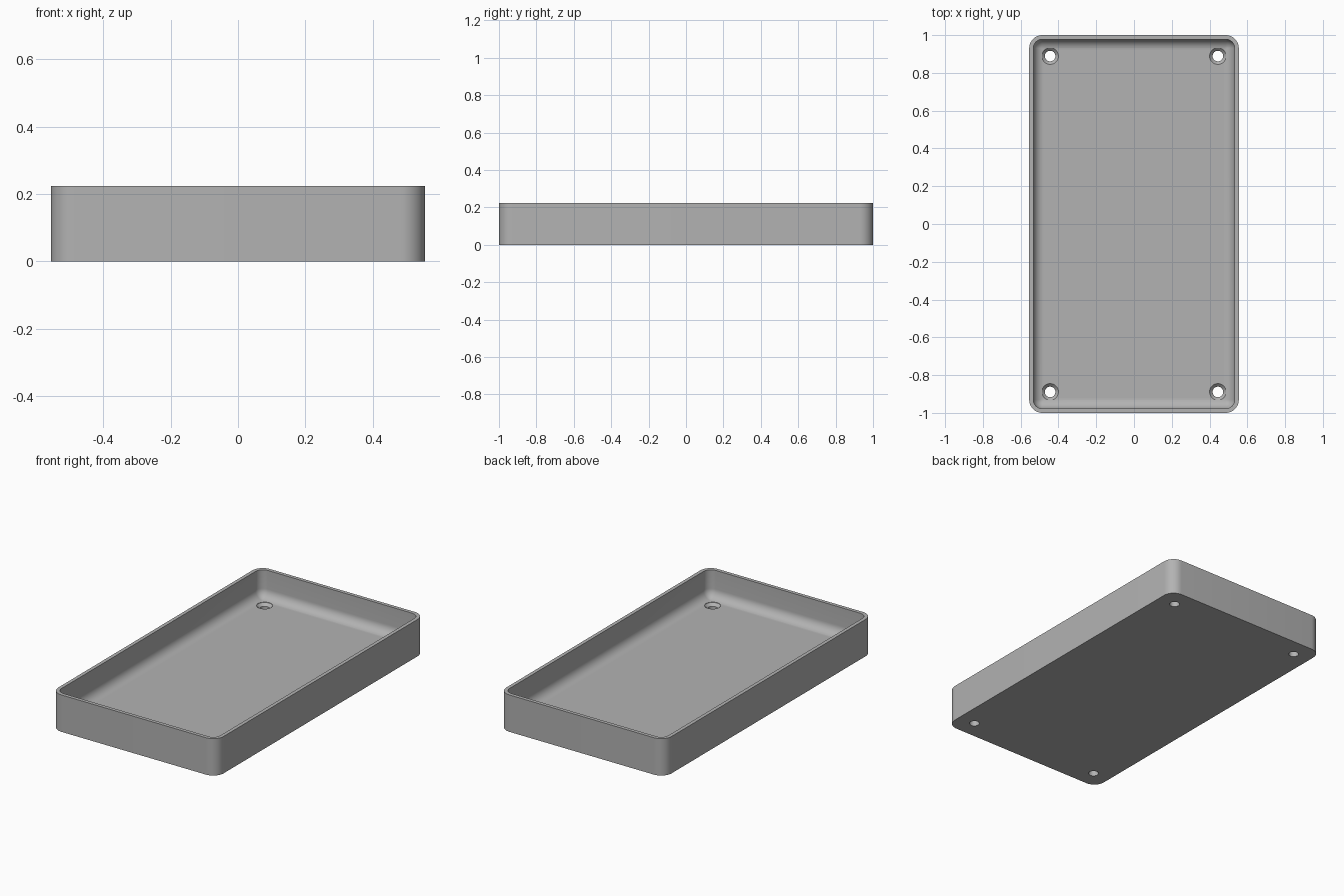
import bpy, bmesh, math

WIDTH, LENGTH, HEIGHT = 1.11, 2.0, 0.224
CORNER, WALL, FLOOR, FILLET = 0.07, 0.022, 0.056, 0.055
HOLE_X, HOLE_Y, HOLE_R, SINK_R = 0.444, 0.889, 0.028, 0.044
STEPS = 10

old = bpy.data.objects.get("Cube")
if old:
    bpy.data.objects.remove(old)

grey = bpy.data.materials.new("plain grey")
grey.use_nodes = True
colour = (0.45, 0.45, 0.45, 1)
grey.diffuse_color = colour
grey.node_tree.nodes["Principled BSDF"].inputs["Base Color"].default_value = colour


def make_object(name, bm):
    bmesh.ops.recalc_face_normals(bm, faces=bm.faces)
    mesh = bpy.data.meshes.new(name)
    bm.to_mesh(mesh)
    bm.free()
    mesh.materials.append(grey)
    obj = bpy.data.objects.new(name, mesh)
    bpy.context.collection.objects.link(obj)
    return obj


def rounded_ring(bm, inset, z):
    """Rounded rectangle, inset from the outer outline."""
    r = max(CORNER - inset, 0.008)
    cx, cy = WIDTH / 2 - inset - r, LENGTH / 2 - inset - r
    ring = []
    for q, (sx, sy) in enumerate([(1, 1), (-1, 1), (-1, -1), (1, -1)]):
        for i in range(STEPS + 1):
            a = (q + i / STEPS) * math.pi / 2
            ring.append(bm.verts.new((sx * cx + r * math.cos(a), sy * cy + r * math.sin(a), z)))
    return ring


def circle_ring(bm, x, y, r, z, n=32):
    return [bm.verts.new((x + r * math.cos(t), y + r * math.sin(t), z))
            for t in (2 * math.pi * i / n for i in range(n))]


def loft(bm, rings):
    """Skin consecutive rings and cap both ends."""
    n = len(rings[0])
    for a, b in zip(rings, rings[1:]):
        for i in range(n):
            j = (i + 1) % n
            bm.faces.new((a[i], a[j], b[j], b[i]))
    bm.faces.new(rings[0])
    bm.faces.new(rings[-1])


# Tray: outer wall, rim, inner wall, and a concave fillet into the floor
bm = bmesh.new()
profile = [(0, 0), (0, HEIGHT), (WALL, HEIGHT)]
for i in range(STEPS + 1):
    a = i / STEPS * math.pi / 2
    profile.append((WALL + FILLET * (1 - math.cos(a)), FLOOR + FILLET * (1 - math.sin(a))))
loft(bm, [rounded_ring(bm, inset, z) for inset, z in profile])
tray = make_object("tray", bm)

# Countersunk screw holes through the four floor corners
bm = bmesh.new()
for sx in (-1, 1):
    for sy in (-1, 1):
        steps = [(HOLE_R, -0.05), (HOLE_R, FLOOR - 0.018), (SINK_R, FLOOR - 0.002), (SINK_R, FLOOR + 0.05)]
        loft(bm, [circle_ring(bm, sx * HOLE_X, sy * HOLE_Y, r, z) for r, z in steps])
cutter = make_object("screw_hole_cutter", bm)
cutter.hide_render = True
cutter.hide_viewport = True

cut = tray.modifiers.new("screw holes", 'BOOLEAN')
cut.operation = 'DIFFERENCE'
cut.solver = 'EXACT'
cut.object = cutter

# Apply the cut, remove the cutter, smooth the rounded surfaces
bpy.ops.object.select_all(action='DESELECT')
tray.select_set(True)
bpy.context.view_layer.objects.active = tray
cutter.hide_viewport = False
bpy.ops.object.modifier_apply(modifier=cut.name)
bpy.data.objects.remove(cutter)
bpy.ops.object.shade_smooth_by_angle(angle=math.radians(30))
